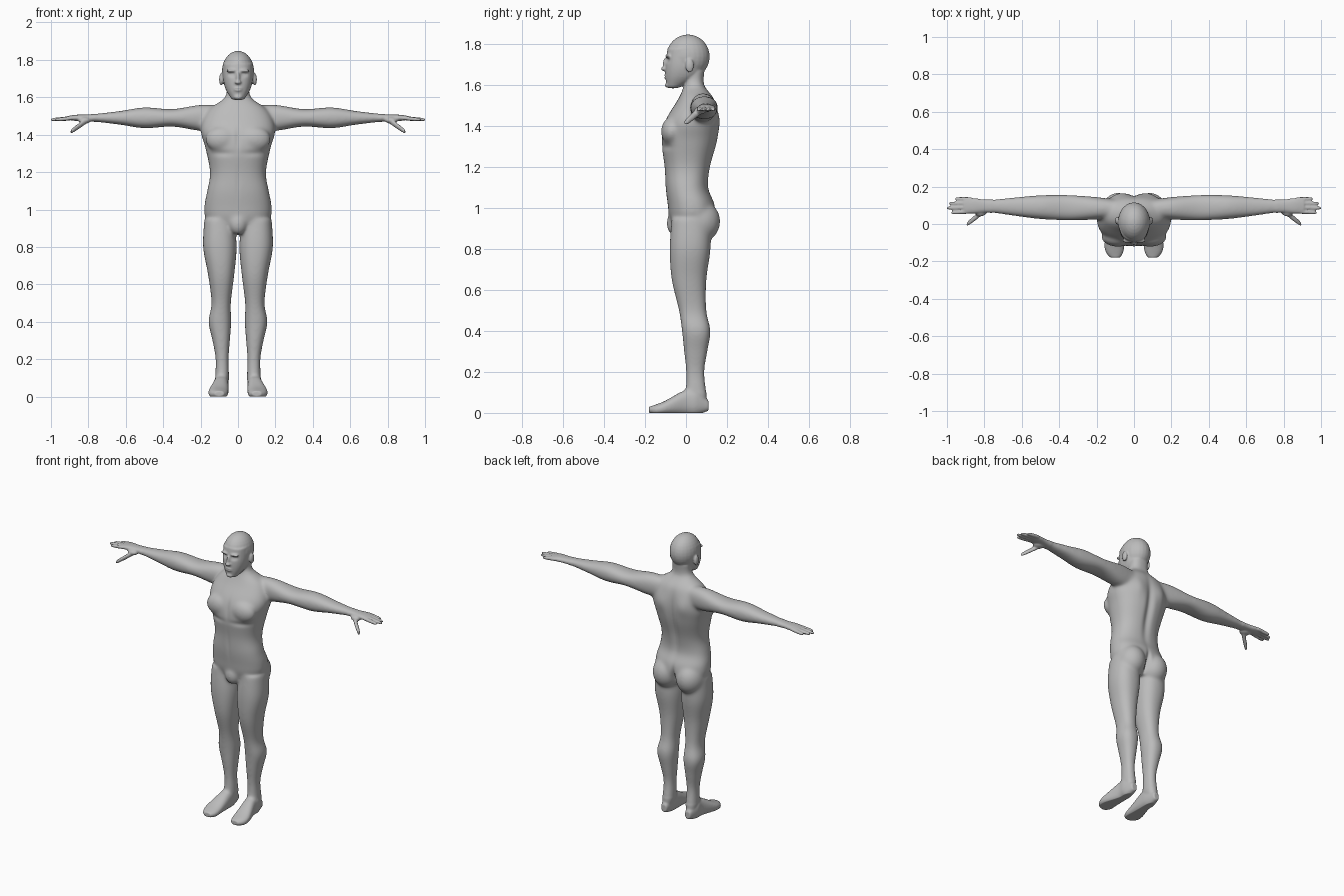
import bpy
import bmesh
from math import cos, sin, pi, exp, copysign
from mathutils import Matrix, Vector

if "Cube" in bpy.data.objects:
    bpy.data.objects.remove(bpy.data.objects["Cube"])

SIDES = 28
FRONT, BACK = -1, 1
ARM_HEIGHT = 1.49
bm = bmesh.new()


def spline(rows, steps=5):
    """Smoothly interpolate between the given cross-sections."""
    padded = [rows[0], *rows, rows[-1]]
    result = []
    for before, start, end, after in zip(padded, padded[1:], padded[2:], padded[3:]):
        for i in range(steps):
            t = i / steps
            result.append([
                b + t / 2 * ((c - a) + t * (2 * a - 5 * b + 4 * c - d + t * (3 * (b - c) + d - a)))
                for a, b, c, d in zip(before, start, end, after)])
    return result + [rows[-1]]


def loft(axis, rows, side=1, power=2.3):
    """Rows hold: position on axis, centre, half width, low edge, high edge."""
    def bend(value):
        return copysign(abs(value) ** (2 / power), value)

    rings = []
    for along, centre, half, low, high in spline(rows):
        ring = []
        for k in range(SIDES):
            angle = 2 * pi * k / SIDES
            u = centre + half * bend(cos(angle))
            v = (low + high) / 2 + (high - low) / 2 * bend(sin(angle))
            x, y, z = {"x": (along, u, v), "y": (u, along, v), "z": (u, v, along)}[axis]
            ring.append(bm.verts.new((x * side, y, z)))
        rings.append(ring)
    faces = [bm.faces.new(rings[0]), bm.faces.new(rings[-1])]
    for ring, following in zip(rings, rings[1:]):
        for k in range(SIDES):
            j = (k + 1) % SIDES
            faces.append(bm.faces.new((ring[k], ring[j], following[j], following[k])))
    bmesh.ops.recalc_face_normals(bm, faces=faces)


def blob(at, size):
    """An ellipsoid muscle or feature."""
    matrix = Matrix.Translation(at) @ Matrix.Diagonal((*size, 1))
    bmesh.ops.create_uvsphere(bm, u_segments=24, v_segments=16, radius=1, matrix=matrix)


def finger(root, tip, radius, side):
    """A tapering finger with a rounded tip."""
    rows = []
    for t, taper in ((0, 1), (.5, 1), (.9, .8), (1, .4)):
        x, y, z = Vector(root).lerp(Vector(tip), t)
        rows.append((x, y, radius * taper, z - radius * taper, z + radius * taper))
    loft("x", rows, side, power=2)


# Torso and neck
loft("z", [
    (.87, 0, .08, -.05, .09), (.95, 0, .17, -.08, .14), (1.02, 0, .18, -.09, .14),
    (1.1, 0, .165, -.1, .11), (1.2, 0, .15, -.105, .12), (1.33, 0, .175, -.12, .155),
    (1.43, 0, .2, -.1, .16), (1.53, 0, .16, -.04, .14), (1.6, 0, .07, -.01, .09),
    (1.67, 0, .06, -.01, .09)])
blob(at=(0, -.055, .925), size=(.05, .04, .06))

# Face and cranium
loft("z", [
    (1.585, 0, .03, -.09, -.04), (1.64, 0, .065, -.1, .06),
    (1.7, 0, .08, -.1, .09), (1.78, 0, .08, -.09, .1)])
blob(at=(0, .01, 1.74), size=(.086, .106, .108))

# Nose, lips and chin
blob(at=(0, -.1, 1.705), size=(.011, .014, .03))
blob(at=(0, -.108, 1.68), size=(.018, .014, .011))
blob(at=(0, -.095, 1.643), size=(.025, .013, .013))
blob(at=(0, -.09, 1.6), size=(.022, .013, .014))

for side in (1, -1):
    # Chest, seat, brow and ear
    blob(at=(side * .085, -.07, 1.375), size=(.09, .052, .07))
    blob(at=(side * .085, .065, .935), size=(.09, .103, .105))
    blob(at=(side * .032, -.088, 1.742), size=(.032, .014, .009))
    blob(at=(side * .09, .018, 1.695), size=(.011, .021, .034))

    # Leg
    loft("z", [
        (.95, .1, .08, -.07, .12), (.8, .097, .09, -.08, .12), (.65, .09, .07, -.07, .1),
        (.5, .09, .052, -.035, .1), (.4, .097, .061, -.02, .12), (.3, .09, .047, -.01, .105),
        (.2, .085, .035, 0, .09), (.1, .085, .037, 0, .1), (.05, .087, .03, .01, .1)], side)

    # Foot
    loft("y", [
        (.11, .087, .02, .01, .06), (.05, .09, .037, -.01, .12), (0, .09, .04, -.01, .115),
        (-.1, .104, .053, -.01, .06), (-.15, .104, .047, -.01, .04), (-.18, .1, .026, 0, .03)], side)

    # Arm and palm, as half depth and half height along an axis drifting backwards
    arm = [(.08, .045, .065), (.2, .06, .07), (.35, .068, .047), (.5, .064, .056),
           (.63, .051, .037), (.78, .035, .02), (.86, .042, .017), (.91, .038, .01)]
    loft("x", [(x, .08 + .02 * x, depth, ARM_HEIGHT - height, ARM_HEIGHT + height)
               for x, depth, height in arm], side)

    # Fingers from index to little, then the thumb
    for number, reach in enumerate((.978, 1.002, .99, .958)):
        finger(root=(.87, .067 + .022 * number, ARM_HEIGHT),
               tip=(reach, .06 + .025 * number, ARM_HEIGHT - .01), radius=.011, side=side)
    blob(at=(side * .82, .07, 1.477), size=(.035, .03, .018))
    finger(root=(.81, .065, 1.475), tip=(.895, -.003, 1.415), radius=.016, side=side)

# Fuse all parts into one skin
mesh = bpy.data.meshes.new("body")
bm.to_mesh(mesh)
bm.free()
body = bpy.data.objects.new("body", mesh)
bpy.context.collection.objects.link(body)
bpy.context.view_layer.objects.active = body
body.select_set(True)
fuse = body.modifiers.new("fuse", "REMESH")
fuse.mode = "VOXEL"
fuse.voxel_size = .005
bpy.ops.object.modifier_apply(modifier=fuse.name)

bm = bmesh.new()
bm.from_mesh(body.data)


def relax(verts, times):
    """Smooth the skin by repeated averaging."""
    for _ in range(times):
        bmesh.ops.smooth_vert(bm, verts=verts, factor=.5,
                              use_axis_x=True, use_axis_y=True, use_axis_z=True)


def dent(x, z, wide, tall, push, facing):
    """Press the skin backwards, or forwards if negative, on both sides alike."""
    for vert in bm.verts:
        across, up = (abs(vert.co.x) - x) / wide, (vert.co.z - z) / tall
        distance = across * across + up * up
        if distance < 9:
            vert.co.y += push * exp(-distance) * max(0, vert.normal.y * facing)


# Soften muscles strongly, hands and face lightly
relax([v for v in bm.verts if abs(v.co.x) < .76 and .1 < v.co.z < 1.59], times=30)
relax(bm.verts[:], times=3)
bm.normal_update()

# Eye sockets, eyelids and mouth
dent(x=.033, z=1.722, wide=.017, tall=.011, push=.013, facing=FRONT)
dent(x=.033, z=1.721, wide=.011, tall=.006, push=-.006, facing=FRONT)
dent(x=0, z=1.643, wide=.022, tall=.003, push=.005, facing=FRONT)

# Breastbone, lower chest and belly line
dent(x=0, z=1.38, wide=.014, tall=.06, push=.006, facing=FRONT)
dent(x=.09, z=1.3, wide=.06, tall=.016, push=.006, facing=FRONT)
dent(x=0, z=1.14, wide=.012, tall=.09, push=.003, facing=FRONT)

# Spine, shoulder blades and seat cleft
dent(x=0, z=1.3, wide=.024, tall=.17, push=-.017, facing=BACK)
dent(x=.085, z=1.43, wide=.045, tall=.06, push=.011, facing=BACK)
dent(x=0, z=.93, wide=.013, tall=.06, push=-.025, facing=BACK)
relax(bm.verts[:], times=1)

# Flat soles
for vert in bm.verts:
    vert.co.z = max(vert.co.z, 0)
bm.to_mesh(body.data)
bm.free()

# Skin colour
skin = bpy.data.materials.new("plain grey")
skin.use_nodes = True
grey = (.5, .5, .5, 1)
skin.diffuse_color = grey
skin.node_tree.nodes["Principled BSDF"].inputs["Base Color"].default_value = grey
body.data.materials.clear()
body.data.materials.append(skin)
bpy.ops.object.shade_smooth()
